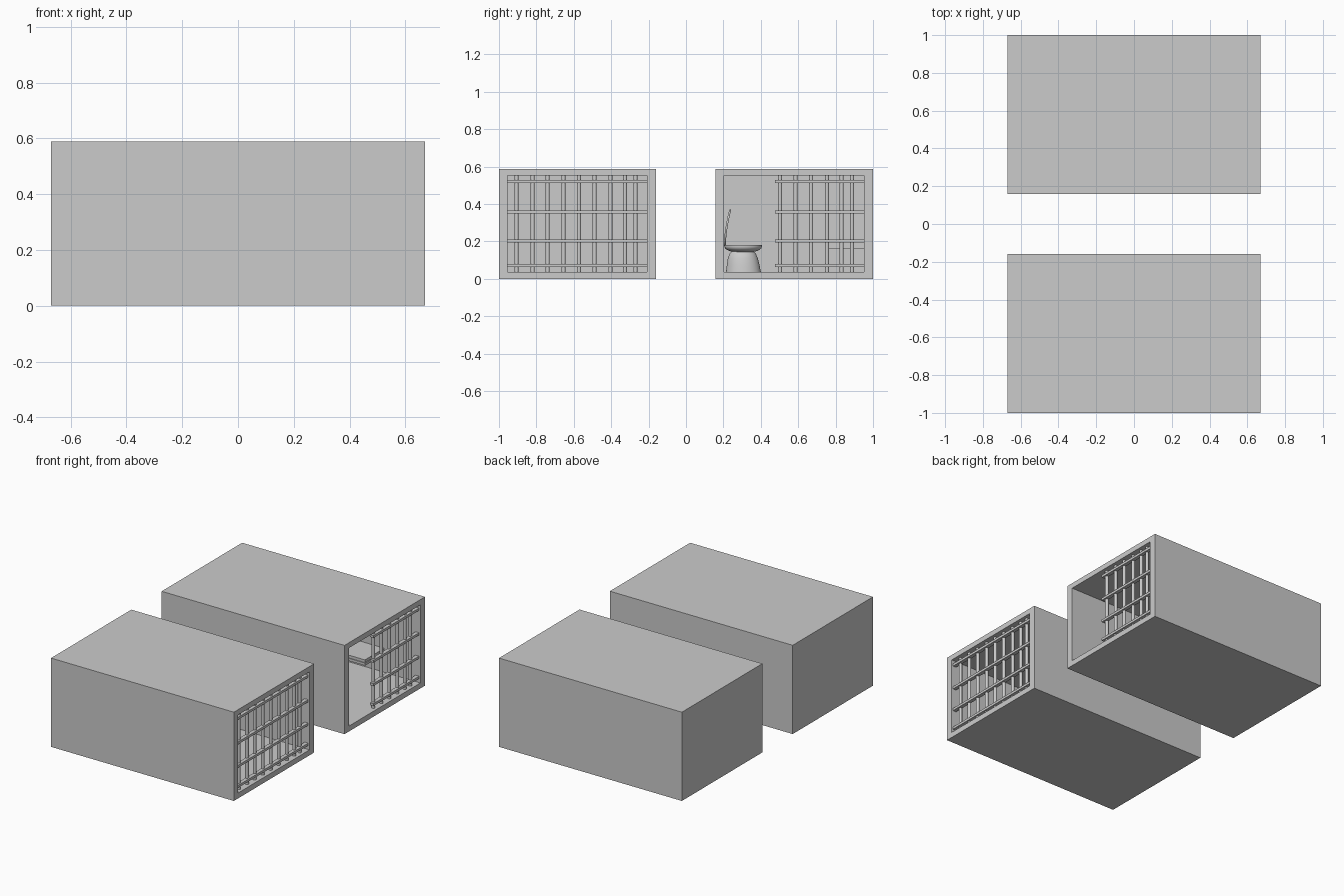
import bpy, bmesh, math

if "Cube" in bpy.data.objects:
    bpy.data.objects.remove(bpy.data.objects["Cube"])


def finish(bm, name):
    bmesh.ops.recalc_face_normals(bm, faces=bm.faces[:])
    me = bpy.data.meshes.new(name)
    bm.to_mesh(me)
    bm.free()
    ob = bpy.data.objects.new(name, me)
    bpy.context.collection.objects.link(ob)
    return ob


def add_box(bm, lo, hi):
    vs = bmesh.ops.create_cube(bm, size=1)["verts"]
    for v in vs:
        for i in range(3):
            v.co[i] = lo[i] if v.co[i] < 0 else hi[i]
    return vs


def smooth(ob):
    bpy.context.view_layer.objects.active = ob
    ob.select_set(True)
    bpy.ops.object.shade_smooth_by_angle(angle=math.radians(40))
    ob.select_set(False)


def cell_shell(name, y0, y1):
    # Solid block hollowed out from the +x end
    bm = bmesh.new()
    add_box(bm, (-0.67, y0, 0), (0.67, y1, 0.588))
    bm.normal_update()
    face = max(bm.faces, key=lambda f: f.normal.x)
    bmesh.ops.inset_region(bm, faces=[face], thickness=0.04)
    for v in face.verts:
        v.co.y = y0 + 0.045 if v.co.y < (y0 + y1) / 2 else y1 - 0.048
        v.co.z = 0.036 if v.co.z < 0.3 else 0.553
    out = bmesh.ops.extrude_discrete_faces(bm, faces=[face])["faces"][0]
    for v in out.verts:
        v.co.x = -0.625
    return finish(bm, name)


BARS = [0.094, 0.18, 0.26, 0.345, 0.428, 0.511, 0.596, 0.674, 0.73]


def cell_bars(name, y0, start, first):
    # Round uprights
    bm = bmesh.new()
    for b in BARS[first:]:
        vs = bmesh.ops.create_cone(bm, cap_ends=True, segments=12, radius1=0.011,
                                   radius2=0.011, depth=0.519)["verts"]
        bmesh.ops.translate(bm, verts=vs, vec=(0.64, y0 + b, 0.2945))
    smooth(finish(bm, name + "_uprights"))
    # Flat crossbars
    bm = bmesh.new()
    for z in (0.07, 0.203, 0.358, 0.521):
        add_box(bm, (0.635, start, z - 0.008), (0.66, y0 + 0.794, z + 0.008))
    finish(bm, name + "_crossbars")


def loft(name, rings, n=32):
    # Stack of ellipses (z, y centre, x radius, y radius)
    bm = bmesh.new()
    loops = []
    for z, cy, rx, ry in rings:
        loops.append([bm.verts.new((TX + rx * math.cos(2 * math.pi * i / n),
                                    cy + ry * math.sin(2 * math.pi * i / n), z))
                      for i in range(n)])
    for a, b in zip(loops, loops[1:]):
        for i in range(n):
            j = (i + 1) % n
            bm.faces.new((a[i], a[j], b[j], b[i]))
    bm.faces.new(loops[0][::-1])
    bm.faces.new(loops[-1])
    ob = finish(bm, name)
    smooth(ob)
    return ob


# Two cells: the front one closed, the back one with an open doorway
cell_shell("front_cell", -1.0, -0.16)
cell_bars("front_cell", -1.0, -0.957, 0)
cell_shell("back_cell", 0.158, 1.0)
cell_bars("back_cell", 0.158, 0.475, 3)

# Wall-mounted bunk
bm = bmesh.new()
add_box(bm, (-0.25, 0.745, 0.16), (0.41, 0.953, 0.177))
finish(bm, "bunk_frame")
bm = bmesh.new()
add_box(bm, (-0.245, 0.75, 0.177), (0.405, 0.953, 0.195))
finish(bm, "bunk_mattress")

# Toilet in the rear corner
TX = -0.43
loft("toilet_pedestal", [(0.036, 0.307, 0.07, 0.093), (0.07, 0.306, 0.066, 0.088),
                         (0.11, 0.304, 0.06, 0.08), (0.135, 0.303, 0.052, 0.07),
                         (0.15, 0.303, 0.04, 0.055)])
bowl = []
for k in range(7):
    a = math.pi / 2 * (k + 1) / 7
    bowl.append((0.172 - 0.034 * math.cos(a), 0.306, 0.08 * math.sin(a), 0.1 * math.sin(a)))
bowl += [(0.18, 0.306, 0.08, 0.1), (0.18, 0.306, 0.056, 0.074),
         (0.165, 0.306, 0.05, 0.066), (0.148, 0.306, 0.025, 0.035)]
loft("toilet_bowl", bowl)

# Raised curved lid
bm = bmesh.new()
rows = []
for k in range(17):
    t = 0.5 - 0.5 * math.cos(math.pi * (0.02 + 0.96 * k / 16))
    w = 0.078 * math.sqrt(1 - (2 * t - 1) ** 2)
    y = 0.208 + 0.029 * t ** 1.8
    rows.append([bm.verts.new((TX + w * s / 4, y, 0.175 + 0.195 * t)) for s in range(-4, 5)])
for a, b in zip(rows, rows[1:]):
    for i in range(8):
        bm.faces.new((a[i], a[i + 1], b[i + 1], b[i]))
lid = finish(bm, "toilet_lid")
mod = lid.modifiers.new("thickness", "SOLIDIFY")
mod.thickness = 0.01
mod.offset = 0
smooth(lid)
